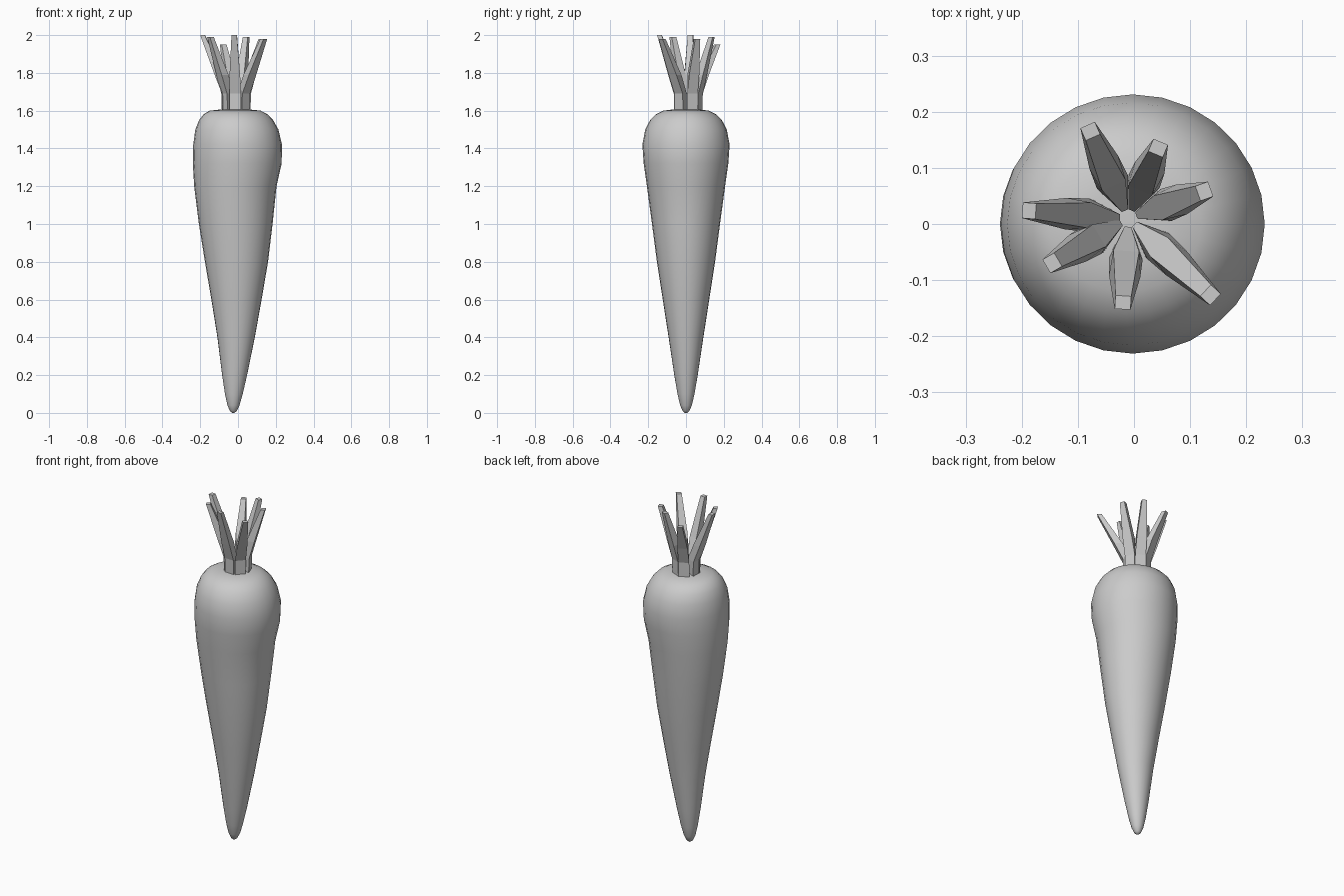
import bpy, bmesh
from math import cos, sin, tau
from mathutils import Vector

cube = bpy.data.objects.get("Cube")
if cube:
    bpy.data.objects.remove(cube)

grey = bpy.data.materials.new("light_grey")
grey.use_nodes = True
grey.diffuse_color = (0.6, 0.6, 0.6, 1)
grey.node_tree.nodes["Principled BSDF"].inputs["Base Color"].default_value = grey.diffuse_color


def loft(name, rings):
    """Skin a list of closed rings and cap both ends."""
    bm = bmesh.new()
    loops = [[bm.verts.new(p) for p in ring] for ring in rings]
    for a, b in zip(loops, loops[1:]):
        for i in range(len(a)):
            j = (i + 1) % len(a)
            bm.faces.new((a[i], a[j], b[j], b[i]))
    bm.faces.new(loops[0])
    bm.faces.new(loops[-1])
    bmesh.ops.recalc_face_normals(bm, faces=bm.faces)
    mesh = bpy.data.meshes.new(name)
    bm.to_mesh(mesh)
    bm.free()
    mesh.materials.append(grey)
    obj = bpy.data.objects.new(name, mesh)
    bpy.context.collection.objects.link(obj)
    return obj


# Root: height, radius across x, radius across y, sideways shift
SIDES = 28
profile = [
    (0, 0.006, 0.006, -0.025), (0.01, 0.018, 0.018, -0.025),
    (0.04, 0.032, 0.031, -0.024), (0.1, 0.047, 0.045, -0.022),
    (0.2, 0.066, 0.062, -0.018), (0.4, 0.099, 0.092, -0.01),
    (0.6, 0.133, 0.123, -0.008), (0.8, 0.167, 0.154, -0.008),
    (1.0, 0.195, 0.18, -0.012), (1.2, 0.218, 0.207, -0.014),
    (1.32, 0.235, 0.224, -0.004), (1.42, 0.235, 0.231, -0.002),
    (1.5, 0.22, 0.216, -0.006), (1.55, 0.196, 0.19, -0.01),
    (1.58, 0.17, 0.16, -0.013), (1.6, 0.135, 0.12, -0.015),
    (1.607, 0.07, 0.065, -0.015),
]
root = loft("root", [
    [(dx + rx * cos(tau * i / SIDES), ry * sin(tau * i / SIDES), z)
     for i in range(SIDES)] for z, rx, ry, dx in profile])
bpy.context.view_layer.objects.active = root
root.select_set(True)
bpy.ops.object.shade_smooth_by_angle(angle=0.9)

# Stalks: wedge-shaped at the crown, then bending out to a blunt tip
centre = Vector((-0.01, 0.01, 0))
tips = [(-0.08, 0.17, 1.95), (0.045, 0.14, 1.99), (0.13, 0.06, 1.98),
        (0.14, -0.13, 1.98), (-0.02, -0.145, 2.0), (-0.15, -0.072, 1.99),
        (-0.192, 0.024, 2.0)]


def stalk(index, tip):
    out = Vector((tip[0], tip[1], 0)) - centre
    reach = out.length
    out.normalize()
    side = Vector((-out.y, out.x, 0))

    # Height, inner and outer distance, inner and outer half width
    bend = 0.07 + (reach - 0.07) * 0.33
    sections = [
        (1.59, 0.015, 0.07, 0.006, 0.03),
        (1.69, 0.015, 0.073, 0.006, 0.03),
        (1.79, bend - 0.04, bend + 0.005, 0.023, 0.028),
        (tip[2], reach - 0.017, reach + 0.007, 0.014, 0.014),
    ]
    rings = []
    for z, near, far, w_in, w_out in sections:
        base = centre + Vector((0, 0, z))
        rings.append([base + out * near - side * w_in, base + out * far - side * w_out,
                      base + out * far + side * w_out, base + out * near + side * w_in])
    loft(f"stalk_{index}", rings)


for index, tip in enumerate(tips, 1):
    stalk(index, tip)
